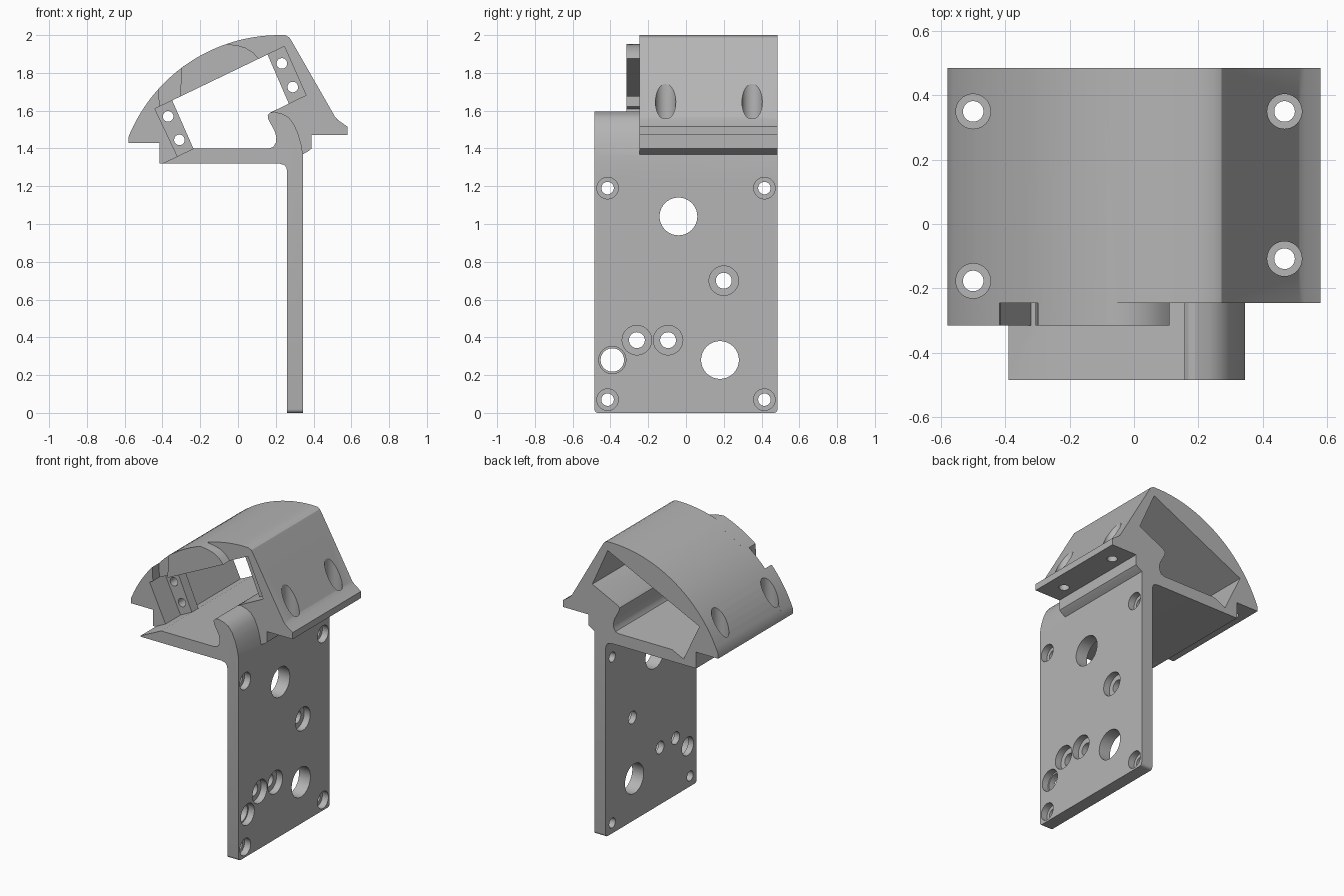
import bpy, bmesh
from math import sin, cos, radians, pi
from mathutils import Matrix

cube = bpy.data.objects.get("Cube")
if cube:
    bpy.data.objects.remove(cube, do_unlink=True)

grey = bpy.data.materials.new("matte_grey")
grey.use_nodes = True
colour = (0.46, 0.46, 0.46, 1)
grey.diffuse_color = colour
grey.node_tree.nodes["Principled BSDF"].inputs["Base Color"].default_value = colour


def finish(bm, name):
    bmesh.ops.recalc_face_normals(bm, faces=bm.faces)
    mesh = bpy.data.meshes.new(name)
    bm.to_mesh(mesh)
    bm.free()
    mesh.materials.append(grey)
    obj = bpy.data.objects.new(name, mesh)
    bpy.context.collection.objects.link(obj)
    return obj


def extrude(name, profile, y0, y1, round_foot=False):
    """Extrude an (x, z) profile along y."""
    bm = bmesh.new()
    face = bm.faces.new([bm.verts.new((x, y0, z)) for x, z in profile])
    new = bmesh.ops.extrude_face_region(bm, geom=[face])["geom"]
    for v in new:
        if isinstance(v, bmesh.types.BMVert):
            v.co.y = y1
    if round_foot:
        edges = [e for e in bm.edges if all(v.co.z < 0.001 for v in e.verts)
                 and abs(e.verts[0].co.y - e.verts[1].co.y) < 0.001]
        bmesh.ops.bevel(bm, geom=edges, offset=0.02, segments=4,
                        profile=0.5, affect='EDGES')
    return finish(bm, name)


def drill(name, axis, centre, radius, length):
    """Cylinder cutter starting at centre and running along +axis."""
    turn = {"x": Matrix.Rotation(pi / 2, 4, 'Y'),
            "y": Matrix.Rotation(-pi / 2, 4, 'X'),
            "z": Matrix.Identity(4)}[axis]
    bm = bmesh.new()
    bmesh.ops.create_cone(bm, cap_ends=True, segments=40, radius1=radius,
                          radius2=radius, depth=length,
                          matrix=Matrix.Translation(centre) @ turn
                          @ Matrix.Translation((0, 0, length / 2)))
    return finish(bm, name)


def combine(target, other, operation):
    mod = target.modifiers.new(operation, 'BOOLEAN')
    mod.operation = operation
    mod.solver = 'EXACT'
    mod.object = other
    bpy.context.view_layer.objects.active = target
    bpy.ops.object.modifier_apply(modifier=mod.name)
    bpy.data.objects.remove(other, do_unlink=True)


def dome(a0, a1, n=24):
    """Arc of the domed roof between two angles in degrees."""
    steps = [radians(a0 + (a1 - a0) * i / n) for i in range(n + 1)]
    return [(0.22 + 0.863 * cos(a), 1.137 + 0.863 * sin(a)) for a in steps]


# Shared outlines
hook = [(0.17, 1.589), (0.157, 1.575), (0.16, 1.555), (0.195, 1.49), (0.203, 1.46),
        (0.2, 1.43), (0.187, 1.408), (0.165, 1.4), (-0.235, 1.4)]
under = [(0.22, 1.32), (0.245, 1.312), (0.255, 1.3), (0.26, 1.28)]
left_lug = [(-0.415, 1.32), (-0.415, 1.43), (-0.58, 1.43)]
bay_left = [(-0.32, 1.357), (-0.44, 1.61)]

# Upright plate with its shelf and curled hook
bracket = extrude("bracket", [(0.345, 0), (0.345, 1.36), (0.335, 1.42), (0.318, 1.48),
                  (0.295, 1.53), (0.268, 1.565), (0.235, 1.583), (0.19, 1.595)]
                  + hook + [(-0.39, 1.325), (-0.385, 1.32)] + under + [(0.26, 0)],
                  -0.485, 0.485, round_foot=True)

# Domed head with an open bay running through it
head = extrude("head", left_lug + dome(158, 88) + [(0.272, 1.988), (0.288, 1.962),
               (0.515, 1.565), (0.53, 1.55), (0.58, 1.515), (0.58, 1.47), (0.39, 1.47),
               (0.39, 1.4), (0.375, 1.387), (0.345, 1.37), (0.3, 1.34), (0.22, 1.32)],
               -0.245, 0.485)
bay = extrude("bay_cutter", [(0.245, 1.94), (0.36, 1.682)] + hook + bay_left, -0.3, 0.6)
combine(head, bay, 'DIFFERENCE')

# Front lip with a cable slot
lip = extrude("lip", left_lug + dome(158, 109) + [(0.0, 1.945), (0.04, 1.933),
              (0.08, 1.908), (0.11, 1.875)] + bay_left[::-1] + [(-0.39, 1.322)],
              -0.315, -0.2)
slot = extrude("slot_cutter", [(-0.415, 1.6), (-0.31, 1.6), (-0.295, 1.9), (-0.425, 1.9)],
               -0.4, -0.245)
combine(lip, slot, 'DIFFERENCE')
combine(head, lip, 'UNION')

# Mounting pads inside the bay, each with two screw holes
pads = {"left_pad": ([(-0.455, 1.608), (-0.35, 1.658), (-0.235, 1.397), (-0.33, 1.345)],
                     [(-0.37, 1.57), (-0.31, 1.445)]),
        "right_pad": ([(0.155, 1.9), (0.255, 1.948), (0.37, 1.683), (0.27, 1.635)],
                      [(0.232, 1.85), (0.29, 1.725)])}
for name, (outline, holes) in pads.items():
    pad = extrude(name, outline, -0.155, -0.085)
    for x, z in holes:
        combine(pad, drill("pad_drill", "y", (x, -0.3, z), 0.028, 0.5), 'DIFFERENCE')
    combine(head, pad, 'UNION')
combine(bracket, head, 'UNION')

# Plate holes: y, z, bore radius, counterbore radius
plate_holes = [(y, z, 0.033, 0.057) for y in (-0.415, 0.415) for z in (0.07, 1.19)]
plate_holes += [(y, z, 0.042, 0.078) for y, z in ((0.2, 0.7), (-0.26, 0.385), (-0.095, 0.385))]
plate_holes += [(-0.39, 0.28, 0.062, 0.072), (-0.04, 1.04, 0.1, 0), (0.18, 0.28, 0.1, 0)]
for y, z, bore, counter in plate_holes:
    combine(bracket, drill("bore", "x", (0.2, y, z), bore, 0.2), 'DIFFERENCE')
    if counter:
        combine(bracket, drill("counterbore", "x", (0.3, y, z), counter, 0.1), 'DIFFERENCE')

# Vertical screw holes through the lugs
for x, y, floor in ((-0.5, 0.35, 1.48), (-0.5, -0.177, 1.48),
                    (0.468, 0.35, 1.52), (0.468, -0.108, 1.52)):
    combine(bracket, drill("bore", "z", (x, y, 1.4), 0.032, 0.6), 'DIFFERENCE')
    combine(bracket, drill("counterbore", "z", (x, y, floor), 0.054, 0.6), 'DIFFERENCE')

bpy.ops.object.select_all(action='DESELECT')
bracket.select_set(True)
bpy.context.view_layer.objects.active = bracket
bpy.ops.object.shade_smooth_by_angle(angle=radians(30))
